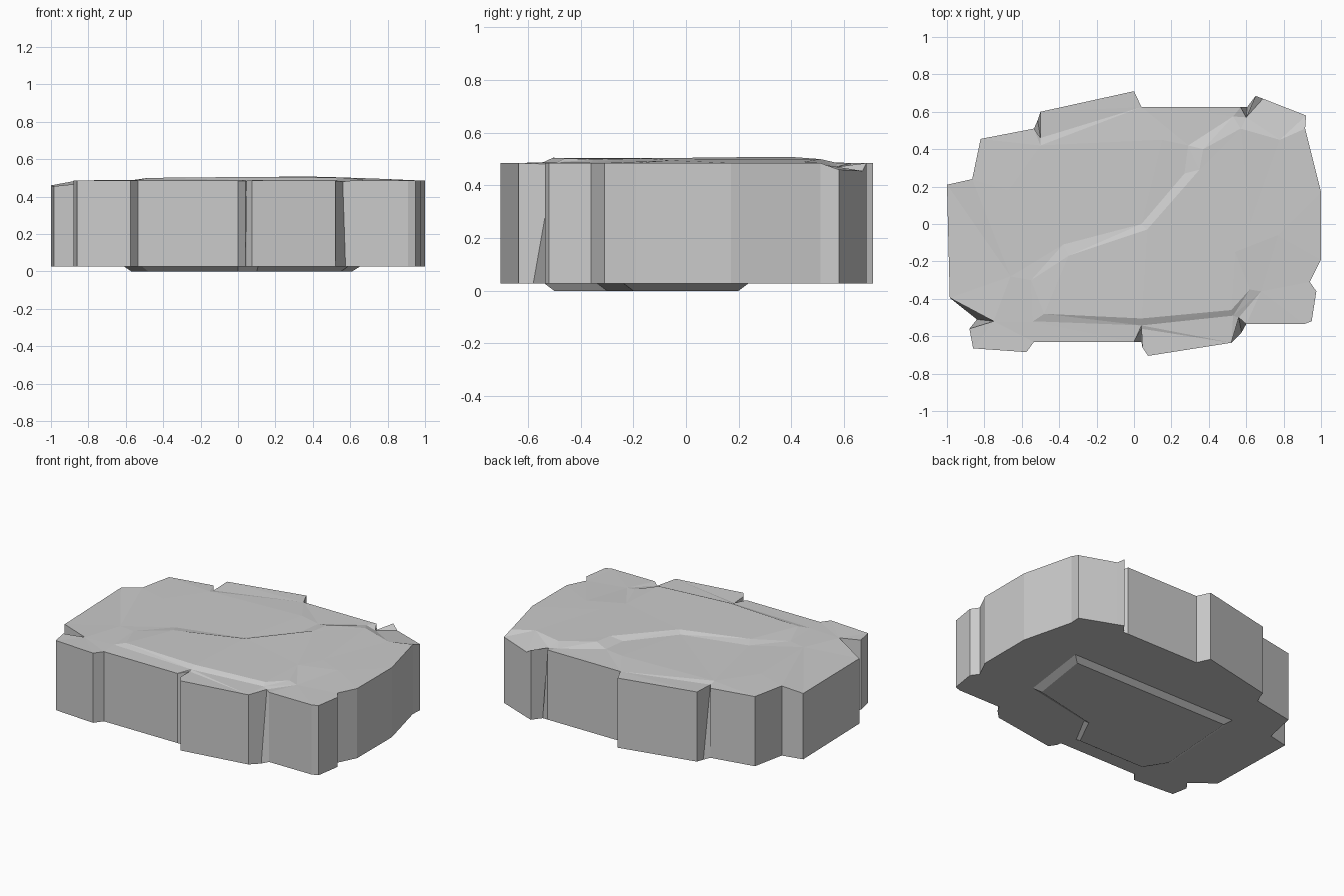
import bpy, bmesh
from mathutils import Vector
from mathutils.geometry import delaunay_2d_cdt

BASE, RIM = 0.027, 0.485

# Outline of the slab, counterclockwise seen from above
outline = [
    (-1, 0.21), (-0.985, -0.395), (-0.84, -0.51), (-0.88, -0.56), (-0.86, -0.665),
    (-0.575, -0.685), (-0.535, -0.63), (0.0, -0.63), (0.04, -0.63), (0.045, -0.66),
    (0.075, -0.705), (0.52, -0.635), (0.575, -0.58), (0.60, -0.535), (0.91, -0.535),
    (0.95, -0.52), (0.975, -0.36), (0.94, -0.31), (1, -0.19), (1, 0.17),
    (0.915, 0.51), (0.92, 0.58), (0.69, 0.67), (0.65, 0.685), (0.605, 0.625),
    (0.57, 0.625), (0.04, 0.625), (0, 0.71), (-0.5, 0.60), (-0.515, 0.555),
    (-0.535, 0.51), (-0.82, 0.455), (-0.865, 0.24)]

# Rim corners that are chipped inward or worn lower
chips = {0: (-1, 0.21, 0.46), 1: (-0.985, -0.395, 0.455), 2: (-0.75, -0.52, 0.48),
         8: (0.04, -0.56, 0.482), 12: (0.56, -0.50, 0.48), 21: (0.92, 0.58, 0.46),
         22: (0.69, 0.67, 0.455), 24: (0.60, 0.57, 0.47), 29: (-0.50, 0.46, 0.48)}

# Crease lines across the top: foot of the step, raised plate edge, front bevel, low plate
creases = [
    [(-0.66, -0.28, .487), (-0.38, -0.11, .488), (0.04, 0.0, .489), (0.27, 0.27, .487),
     (0.29, 0.42, .487), (0.53, 0.575, .485)],
    [(-0.55, -0.30, .49), (-0.35, -0.17, .50), (0.07, -0.03, .504), (0.35, 0.29, .508),
     (0.37, 0.40, .508), (0.57, 0.51, .50), (0.78, 0.45, .49), (0.62, 0.0, .50),
     (0.54, -0.15, .503), (0.62, -0.35, .498), (0.52, -0.46, .503),
     (0.04, -0.505, .505), (-0.48, -0.48, .50)],
    [(-0.54, -0.52, .488), (0.04, -0.542, .488), (0.53, -0.49, .488), (0.68, -0.36, .488)],
    [(-0.67, 0.18, .49), (-0.50, 0.42, .49), (0.15, 0.45, .492)],
    [(0.77, -0.06, .495)]]


def finish(bm, name):
    bmesh.ops.recalc_face_normals(bm, faces=bm.faces[:])
    mesh = bpy.data.meshes.new(name)
    bm.to_mesh(mesh)
    bm.free()
    bpy.context.collection.objects.link(bpy.data.objects.new(name, mesh))


# Stone slab: side walls, flat underside and creased top
n = len(outline)
points = [chips.get(i, (x, y, RIM)) for i, (x, y) in enumerate(outline)]
edges = [(i, (i + 1) % n) for i in range(n)]
for line in creases:
    start = len(points)
    points += line
    edges += [(i, i + 1) for i in range(start, len(points) - 1)]
flat, _, tris, origin, _, _ = delaunay_2d_cdt(
    [Vector(p[:2]) for p in points], edges, [list(range(n))], 1, 1e-5)

bm = bmesh.new()
top = [bm.verts.new((v.x, v.y, points[o[0]][2] if o else 0.495))
       for v, o in zip(flat, origin)]
lookup = {src: top[k] for k, o in enumerate(origin) for src in o}
for tri in tris:
    bm.faces.new([top[i] for i in tri])
bottom = [bm.verts.new((x, y, BASE)) for x, y in outline]
for i in range(n):
    j = (i + 1) % n
    bm.faces.new((bottom[i], bottom[j], lookup[j], lookup[i]))
bm.faces.new(bottom[::-1])
finish(bm, "stone_slab")

# Low raised patch under the slab
patch = [(0.61, 0.20), (0.55, -0.20), (0.10, -0.30), (0.0, -0.50),
         (-0.48, -0.50), (-0.57, -0.36), (-0.53, 0.20)]
bm = bmesh.new()
lower = [bm.verts.new((x, y, 0)) for x, y in patch]
upper = [bm.verts.new((x * 1.08, y + (0.04 if y > 0 else -0.04), BASE + 0.003))
         for x, y in patch]
for i in range(len(patch)):
    j = (i + 1) % len(patch)
    bm.faces.new((lower[i], lower[j], upper[j], upper[i]))
bm.faces.new(lower)
bm.faces.new(upper)
finish(bm, "underside_patch")
